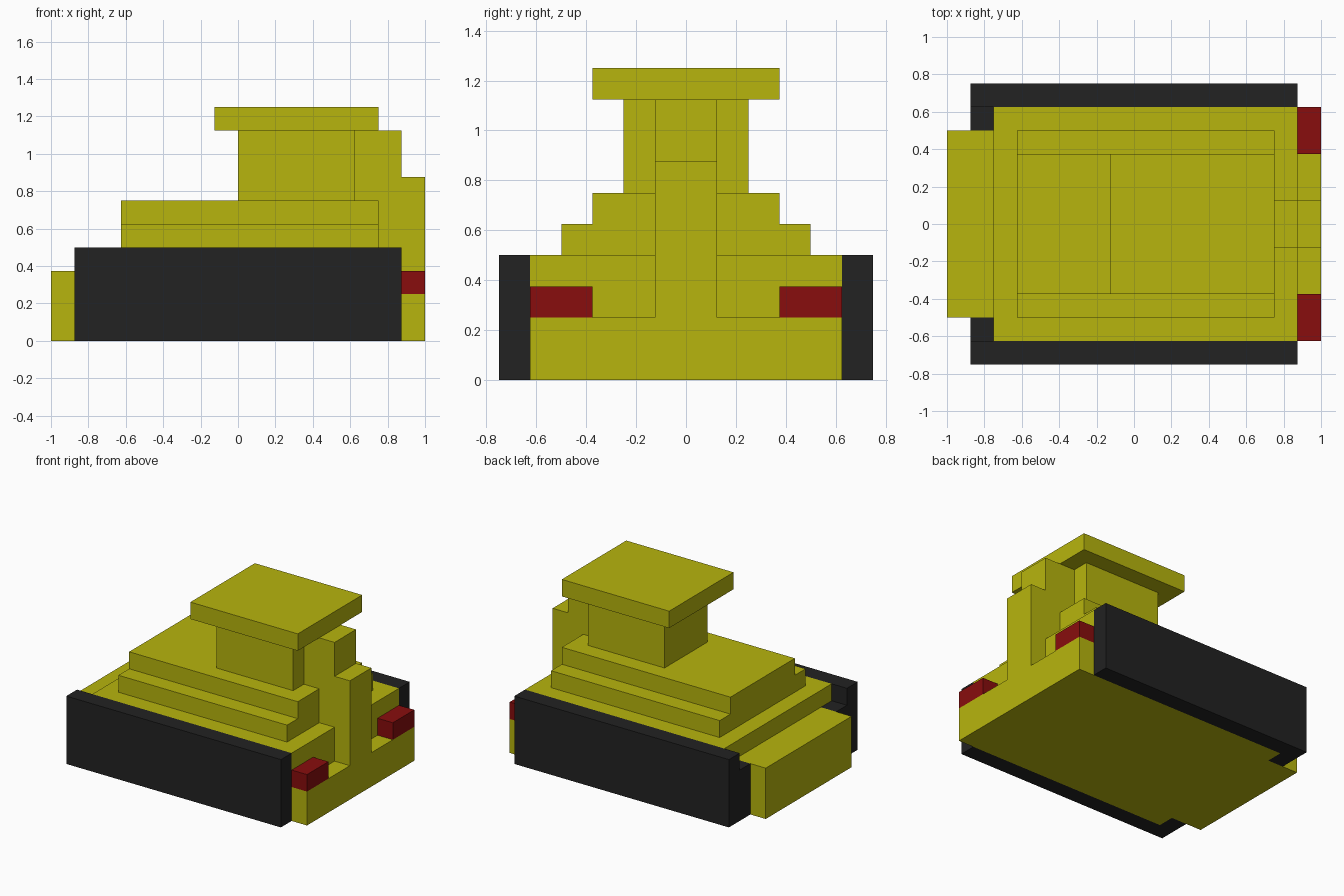
import bpy
import bmesh

cube = bpy.data.objects.get("Cube")
if cube:
    bpy.data.objects.remove(cube, do_unlink=True)

U = 0.125  # the whole model sits on this grid step


def material(name, rgb):
    mat = bpy.data.materials.new(name)
    mat.use_nodes = True
    mat.diffuse_color = (*rgb, 1)
    mat.node_tree.nodes["Principled BSDF"].inputs["Base Color"].default_value = (*rgb, 1)
    return mat


yellow = material("olive_yellow", (0.474, 0.46, 0.004))
black = material("track_black", (0.016, 0.016, 0.016))
red = material("lamp_red", (0.246, 0.004, 0.004))


def prism(name, mat, profile, lo, hi, axis="y", mirror=False):
    """Extrude a profile (x,z along y, or y,z along x), in grid steps."""
    bm = bmesh.new()

    def place(a, z, depth):
        return (a * U, depth * U, z * U) if axis == "y" else (depth * U, a * U, z * U)

    face = bm.faces.new([bm.verts.new(place(a, z, lo)) for a, z in profile])
    grown = bmesh.ops.extrude_face_region(bm, geom=[face])
    top = [v for v in grown["geom"] if isinstance(v, bmesh.types.BMVert)]
    shift = (0, (hi - lo) * U, 0) if axis == "y" else ((hi - lo) * U, 0, 0)
    bmesh.ops.translate(bm, verts=top, vec=shift)
    bmesh.ops.recalc_face_normals(bm, faces=bm.faces)
    mesh = bpy.data.meshes.new(name)
    bm.to_mesh(mesh)
    bm.free()
    mesh.materials.append(mat)
    obj = bpy.data.objects.new(name, mesh)
    bpy.context.collection.objects.link(obj)
    if mirror:
        mod = obj.modifiers.new("Mirror", "MIRROR")
        mod.use_axis = (False, True, False)
    return obj


def box(name, mat, x, y, z, mirror=False):
    rect = [(x[0], z[0]), (x[1], z[0]), (x[1], z[1]), (x[0], z[1])]
    return prism(name, mat, rect, y[0], y[1], mirror=mirror)


# Hull with a low sill at one end and a nose block at the other
prism("hull", yellow, [(-6, 0), (8, 0), (8, 2), (7, 2), (7, 4), (-6, 4)], -5, 5)
box("nose", yellow, (-8, -6), (-4, 4), (0, 3))

# Stepped deck
prism("deck", yellow, [(-4, 4), (4, 4), (4, 5), (3, 5), (3, 6), (-3, 6), (-3, 5), (-4, 5)],
      -5, 6, axis="x")

# Cabin, overhanging roof and stepped spine
box("cabin", yellow, (0, 5), (-2, 2), (6, 9))
box("roof", yellow, (-1, 6), (-3, 3), (9, 10))
prism("spine", yellow, [(7, 2), (8, 2), (8, 7), (7, 7), (7, 9), (5, 9), (5, 6), (6, 6),
                        (6, 4), (7, 4)], -1, 1)

# Side tracks with inner lips beside the nose
box("tracks", black, (-7, 7), (5, 6), (0, 4), mirror=True)
box("track_lips", black, (-7, -6), (4, 5), (0, 3), mirror=True)

# Lamps on the sill
box("lamps", red, (7, 8), (3, 5), (2, 3), mirror=True)
